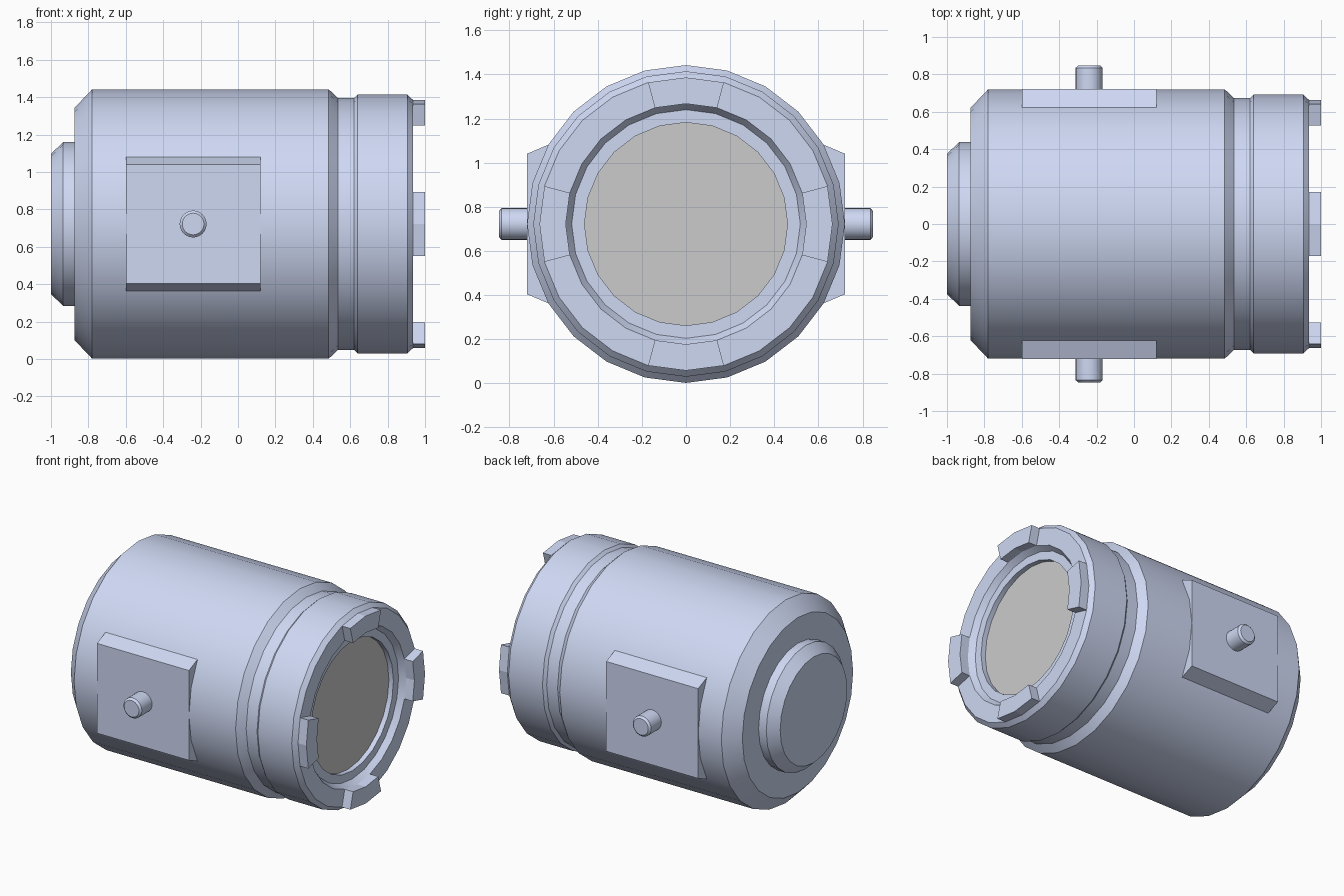
import bpy, bmesh
from math import cos, sin, tau, radians
from mathutils import Matrix

if "Cube" in bpy.data.objects:
    bpy.data.objects.remove(bpy.data.objects["Cube"])

SIDES = 24
CZ = 0.722          # height of the barrel axis


def material(name, color):
    m = bpy.data.materials.new(name)
    m.diffuse_color = color
    m.use_nodes = True
    m.node_tree.nodes["Principled BSDF"].inputs["Base Color"].default_value = m.diffuse_color
    return m


BLUE = material("blue_paint", (0.62, 0.69, 0.90, 1))
GREY = material("grey_face", (0.72, 0.72, 0.72, 1))


def finish(bm, name, mat, smooth=False):
    me = bpy.data.meshes.new(name)
    bm.to_mesh(me)
    bm.free()
    me.materials.append(mat)
    ob = bpy.data.objects.new(name, me)
    bpy.context.collection.objects.link(ob)
    if smooth:
        bpy.ops.object.select_all(action='DESELECT')
        ob.select_set(True)
        bpy.context.view_layer.objects.active = ob
        bpy.ops.object.shade_smooth_by_angle(angle=radians(24))
    return ob


def revolve(name, profile, mat, matrix, start=True, end=True):
    """Spin (x, radius) points around the x axis."""
    bm = bmesh.new()
    rings = [[bm.verts.new((x, r * cos(tau * i / SIDES), r * sin(tau * i / SIDES)))
              for i in range(SIDES)] for x, r in profile]
    for a, b in zip(rings, rings[1:]):
        for i in range(SIDES):
            j = (i + 1) % SIDES
            bm.faces.new((a[i], a[j], b[j], b[i]))
    if start:
        bm.faces.new(rings[0][::-1])
    if end:
        bm.faces.new(rings[-1])
    bm.transform(matrix)
    return finish(bm, name, mat, True)


def prism(name, outline, x0, x1):
    """Extrude a (y, z) outline along x."""
    bm = bmesh.new()
    face = bm.faces.new([bm.verts.new((x0, y, z + CZ)) for y, z in outline])
    ext = bmesh.ops.extrude_face_region(bm, geom=[face])
    for v in ext["geom"]:
        if isinstance(v, bmesh.types.BMVert):
            v.co.x = x1
    bmesh.ops.recalc_face_normals(bm, faces=bm.faces)
    return finish(bm, name, BLUE)


# Barrel with rear boss, groove, collar and recessed front
axis = Matrix.Translation((0, 0, CZ))
revolve("barrel", [(-1, 0.375), (-0.935, 0.438), (-0.875, 0.438),
                   (-0.875, 0.62), (-0.78, 0.72), (0.485, 0.72),
                   (0.535, 0.673), (0.62, 0.673), (0.64, 0.692),
                   (0.905, 0.692), (0.935, 0.664), (0.935, 0.545),
                   (0.895, 0.518), (0.895, 0.46), (0.86, 0.46)],
        BLUE, axis, end=False)

# Grey disc at the bottom of the recess
revolve("front_disc", [(0.86, 0.46)], GREY, axis, start=False)

# Four locking tabs on the front rim
for k in range(4):
    angles = [radians(90 * k + d) for d in (-15, 0, 15)]
    outline = [(0.664 * cos(a), 0.664 * sin(a)) for a in angles]
    outline += [(0.545 * cos(a), 0.545 * sin(a)) for a in reversed(angles)]
    prism(f"rim_tab_{k + 1}", outline, 0.935, 1.0)

# Side plates and pins, mirrored front to back
for side, s in (("front", -1), ("back", 1)):
    prism(f"{side}_plate", [(s * 0.622, -0.36), (s * 0.721, -0.318),
                            (s * 0.721, 0.318), (s * 0.622, 0.36)], -0.6, 0.12)
    turn = Matrix.Translation((-0.24, 0, CZ)) @ Matrix.Rotation(s * tau / 4, 4, 'Z')
    revolve(f"{side}_pin", [(0.70, 0.072), (0.835, 0.072), (0.848, 0.058)], BLUE, turn)
